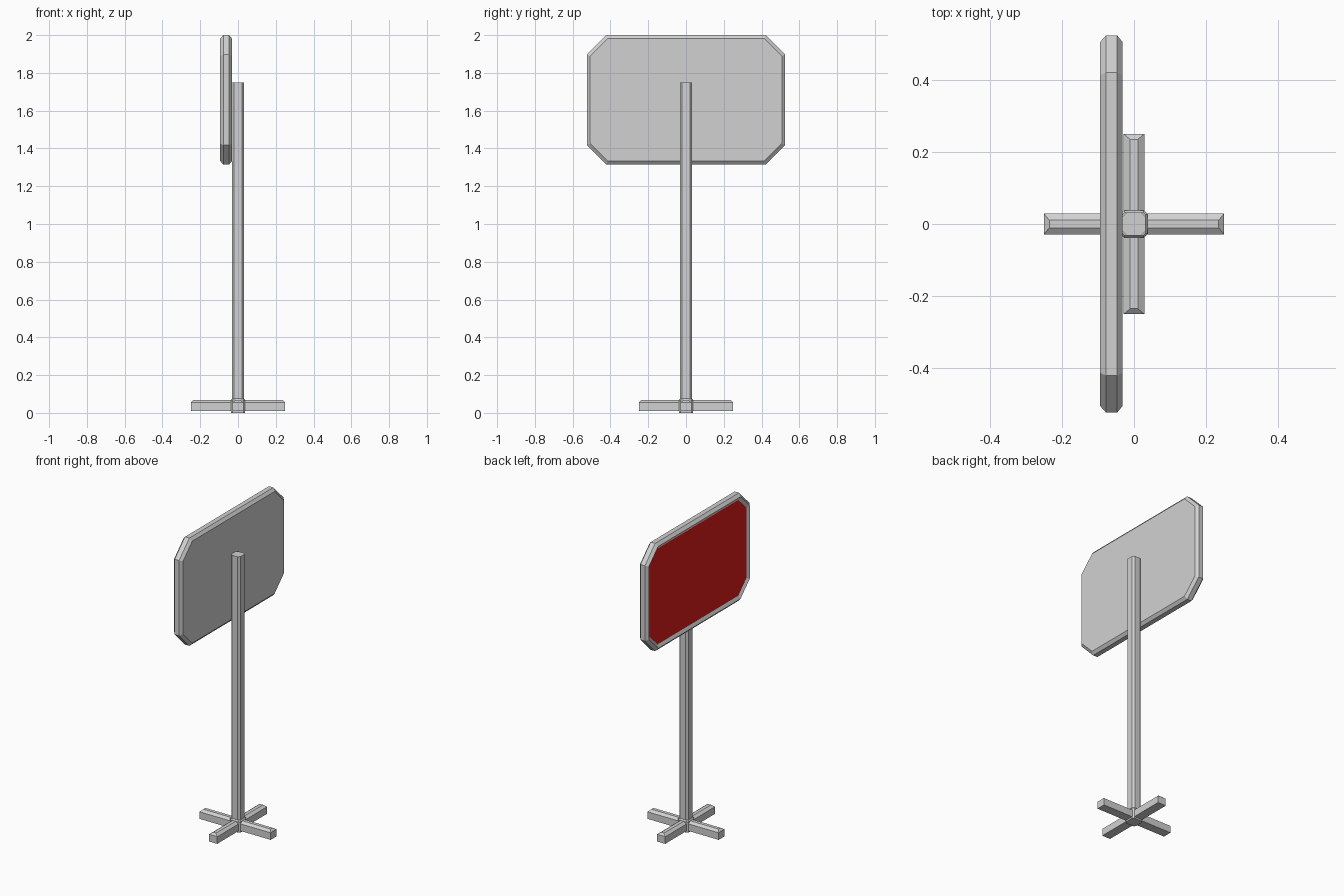
import bpy
import bmesh
from math import pi
from mathutils import Matrix, Vector

cube = bpy.data.objects.get("Cube")
if cube:
    bpy.data.objects.remove(cube, do_unlink=True)


def make_material(name, color):
    mat = bpy.data.materials.new(name)
    mat.use_nodes = True
    mat.diffuse_color = (*color, 1)
    mat.node_tree.nodes["Principled BSDF"].inputs["Base Color"].default_value = (*color, 1)
    return mat


grey = make_material("grey metal", (0.64, 0.64, 0.64))
red = make_material("red paint", (0.74, 0.01, 0.01))


def octagon(half_w, half_h, cut, inset=0.0):
    """Rectangle with cut corners, counter-clockwise, optionally inset evenly."""
    w, h, c = half_w - inset, half_h - inset, cut - 0.586 * inset
    return [(w, c - h), (w, h - c), (w - c, h), (c - w, h),
            (-w, h - c), (-w, c - h), (c - w, -h), (w - c, -h)]


def loft(name, rings, materials):
    """Skin a list of matching point rings; the last cap takes the last material."""
    bm = bmesh.new()
    loops = [[bm.verts.new(p) for p in ring] for ring in rings]
    count = len(loops[0])
    for a, b in zip(loops, loops[1:]):
        for i in range(count):
            j = (i + 1) % count
            bm.faces.new((a[i], a[j], b[j], b[i]))
    bm.faces.new(loops[0][::-1])
    bm.faces.new(loops[-1]).material_index = len(materials) - 1
    bmesh.ops.recalc_face_normals(bm, faces=bm.faces)
    mesh = bpy.data.meshes.new(name)
    bm.to_mesh(mesh)
    bm.free()
    for mat in materials:
        mesh.materials.append(mat)
    obj = bpy.data.objects.new(name, mesh)
    bpy.context.collection.objects.link(obj)
    return obj


def upright(half, cut, z, inset=0.0):
    return [(x, y, z) for x, y in octagon(half, half, cut, inset)]


# Post and the collar at its foot
loft("post", [upright(0.032, 0.012, 0.02), upright(0.032, 0.012, 1.75)], [grey])
loft("base_collar", [upright(0.038, 0.01, 0), upright(0.038, 0.01, 0.068),
                     upright(0.038, 0.01, 0.076, 0.006)], [grey])

# Two crossed foot bars with chamfered tops and ends
LENGTH, WIDTH, LOW, SHOULDER, TOP = 0.25, 0.029, 0.01, 0.055, 0.068


def foot_section(x, top):
    half_top = WIDTH - (top - SHOULDER) * 1.4
    return [(x, -WIDTH, LOW), (x, WIDTH, LOW), (x, WIDTH, SHOULDER),
            (x, half_top, top), (x, -half_top, top), (x, -WIDTH, SHOULDER)]


for name, angle in (("foot_bar_side", 0), ("foot_bar_front", pi / 2)):
    sections = [foot_section(-LENGTH, SHOULDER + 0.001), foot_section(0.014 - LENGTH, TOP),
                foot_section(LENGTH - 0.014, TOP), foot_section(LENGTH, SHOULDER + 0.001)]
    bar = loft(name, sections, [grey])
    bar.data.transform(Matrix.Rotation(angle, 4, "Z"))

# Sign board: chamfered rim with a shallow recessed red face
CENTRE_Z = 1.6575
profile = [(-0.032, 0.018), (-0.047, 0), (-0.078, 0), (-0.094, 0.018), (-0.084, 0.038)]
rings = [[Vector((x, y, z + CENTRE_Z)) for y, z in octagon(0.525, 0.3425, 0.103, inset)]
         for x, inset in profile]
loft("sign_board", rings, [grey, red])
